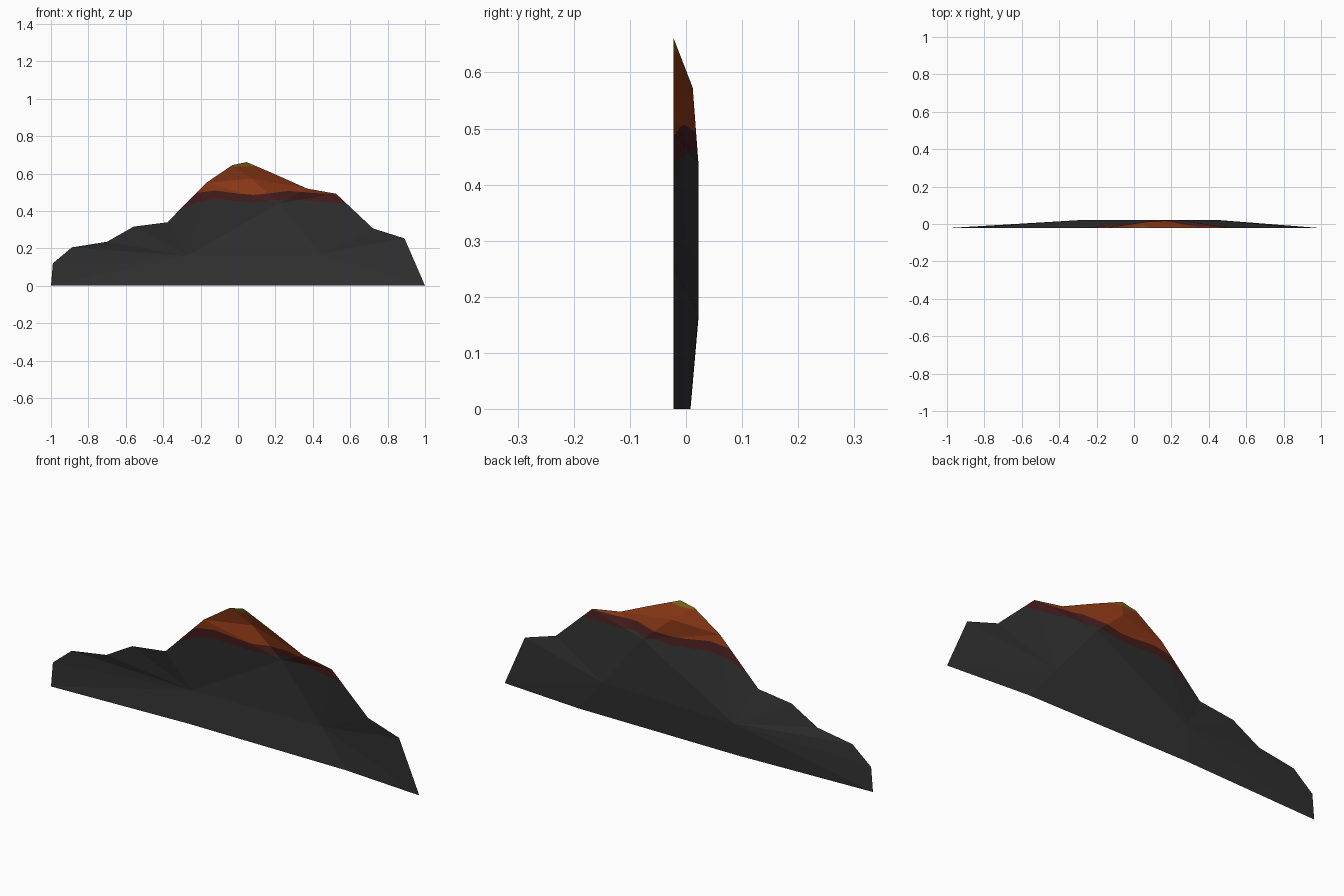
import bpy, bmesh
from mathutils import Vector

if "Cube" in bpy.data.objects:
    bpy.data.objects.remove(bpy.data.objects["Cube"])

FRONT, RIDGE = -0.022, 0.022

# skyline of the hill, left foot to right foot (x, z)
skyline = [(-1, 0), (-0.99, 0.12), (-0.888, 0.205), (-0.70, 0.235), (-0.558, 0.316),
           (-0.378, 0.339), (-0.17, 0.55), (-0.03, 0.645), (0.046, 0.661),
           (0.20, 0.595), (0.37, 0.519), (0.524, 0.492), (0.722, 0.306), (0.89, 0.253), (1, 0)]

bm = bmesh.new()
S = [bm.verts.new((x, FRONT, z)) for x, z in skyline]
# inner bulge points and base points
A = bm.verts.new((-0.27, RIDGE, 0.16))
B = bm.verts.new((0.22, RIDGE, 0.44))
C = bm.verts.new((0.44, RIDGE, 0.17))
D = bm.verts.new((0.07, 0.012, 0.573))
P = bm.verts.new((-0.28, 0.008, 0))
Q = bm.verts.new((0.58, 0.008, 0))


def fan(hub, rim):
    for a, b in zip(rim, rim[1:]):
        bm.faces.new((hub, a, b))


# facets as fans around the bulge points
fan(A, [P] + S[0:7] + [B, C, P])
fan(D, S[6:11] + [B, S[6]])
fan(B, S[10:12] + [C])
fan(C, S[11:15] + [Q, P])
bmesh.ops.recalc_face_normals(bm, faces=bm.faces)
if sum(f.normal.y for f in bm.faces) < 0:
    bmesh.ops.reverse_faces(bm, faces=bm.faces)


def cut(faces, co, no):
    geom = set(faces)
    for f in faces:
        geom.update(f.edges)
        geom.update(f.verts)
    bmesh.ops.bisect_plane(bm, geom=list(geom), dist=1e-5, plane_co=co, plane_no=no)


# wavy colour borders (x, red start, orange start)
border = [(-0.32, 0.40, 0.475), (-0.22, 0.447, 0.497), (-0.12, 0.464, 0.509),
          (0.0, 0.452, 0.492), (0.08, 0.446, 0.486), (0.17, 0.455, 0.494),
          (0.27, 0.464, 0.507), (0.40, 0.452, 0.496), (0.62, 0.436, 0.483)]
for x, _, _ in border:
    cut(bm.faces[:], (x, 0, 0), (1, 0, 0))
for a, b in zip(border, border[1:]):
    for k in (1, 2):
        strip = [f for f in bm.faces if a[0] < f.calc_center_median().x < b[0]]
        cut(strip, (a[0], 0, a[k]), Vector((a[k] - b[k], 0, b[0] - a[0])).normalized())
cut(bm.faces[:], (0, 0, 0.637), (0, 0, 1))


def level(x, k):
    for a, b in zip(border, border[1:]):
        if a[0] <= x <= b[0]:
            return a[k] + (b[k] - a[k]) * (x - a[0]) / (b[0] - a[0])
    return 9


# colour by height against the borders
for f in bm.faces:
    c = f.calc_center_bounds()
    c = sum((v.co for v in f.verts), Vector()) / len(f.verts)
    f.material_index = (3 if c.z > 0.637 else 2 if c.z > level(c.x, 2)
                        else 1 if c.z > level(c.x, 1) else 0)

mesh = bpy.data.meshes.new("mountain_sheet")
bm.to_mesh(mesh)
bm.free()
hill = bpy.data.objects.new("mountain_sheet", mesh)
bpy.context.collection.objects.link(hill)
for name, col in (("charcoal", (0.032, 0.032, 0.032)), ("dark red", (0.07, 0.014, 0.014)),
                  ("burnt orange", (0.30, 0.046, 0.009)), ("olive yellow", (0.23, 0.15, 0.008))):
    m = bpy.data.materials.new(name)
    m.diffuse_color = (*col, 1)
    m.use_nodes = True
    m.node_tree.nodes["Principled BSDF"].inputs["Base Color"].default_value = m.diffuse_color
    mesh.materials.append(m)
